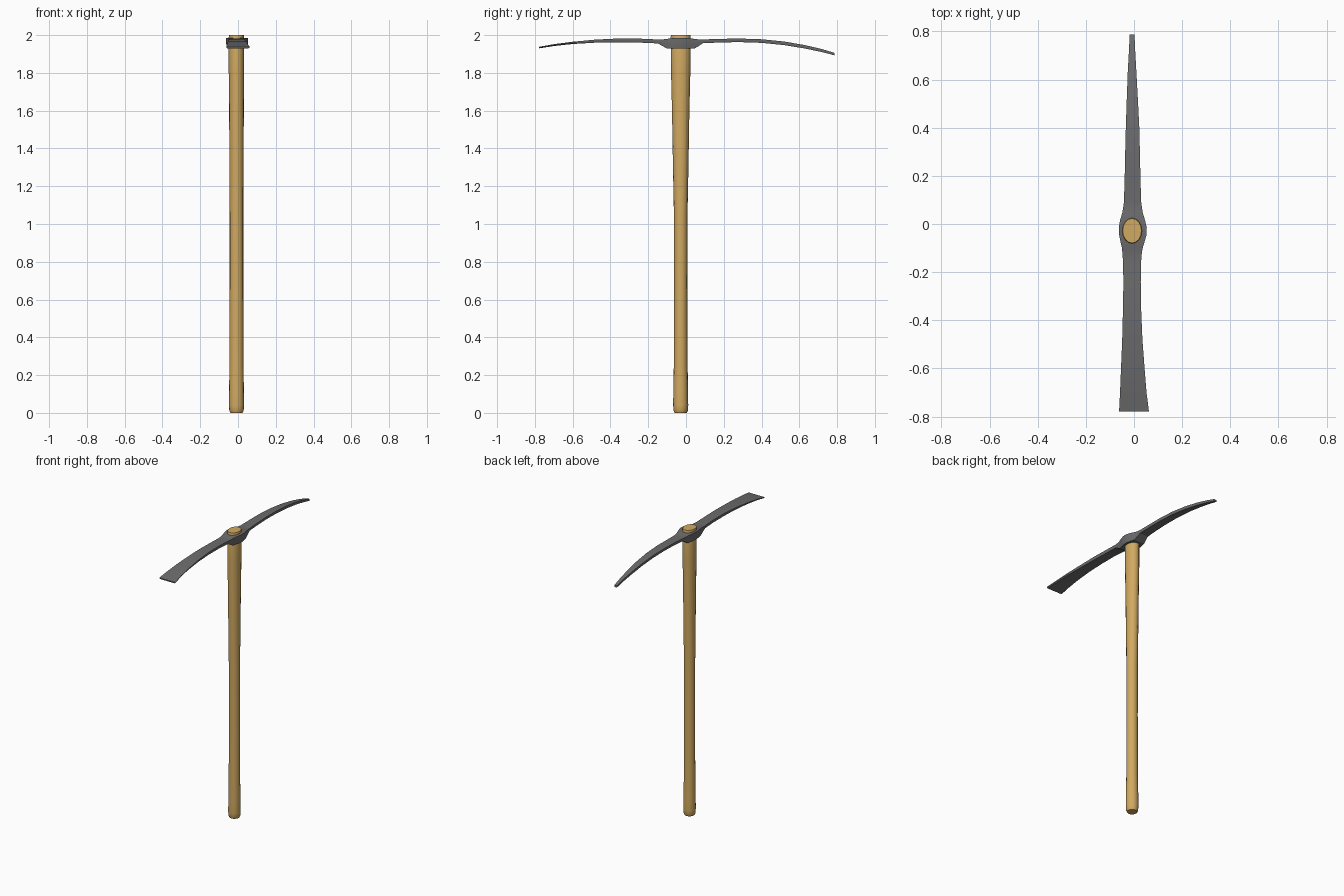
import bpy, bmesh, math


def material(name, rgb):
    m = bpy.data.materials.new(name)
    m.diffuse_color = (*rgb, 1)
    return m


def loft(name, rings, mat, angle):
    """Skin a list of equal-length point rings and cap both ends."""
    bm = bmesh.new()
    vs = [[bm.verts.new(p) for p in ring] for ring in rings]
    n = len(vs[0])
    for a, b in zip(vs, vs[1:]):
        for i in range(n):
            j = (i + 1) % n
            bm.faces.new((a[i], a[j], b[j], b[i]))
    bm.faces.new(vs[0])
    bm.faces.new(vs[-1])
    bmesh.ops.recalc_face_normals(bm, faces=bm.faces)
    me = bpy.data.meshes.new(name)
    bm.to_mesh(me)
    bm.free()
    me.materials.append(mat)
    ob = bpy.data.objects.new(name, me)
    bpy.context.collection.objects.link(ob)
    bpy.context.view_layer.objects.active = ob
    ob.select_set(True)
    bpy.ops.object.shade_smooth_by_angle(angle=math.radians(angle))
    ob.select_set(False)
    return ob


wood = material("wood", (0.64, 0.40, 0.12))
steel = material("steel", (0.15, 0.15, 0.155))
CX, CY = -0.008, -0.028

# Handle: oval shaft swelling towards the eye (z, half x, half y)
shaft = [(0, .032, .032), (.012, .038, .038), (.04, .040, .040), (.12, .039, .039),
         (.28, .037, .036), (.7, .036, .035), (1.05, .036, .036), (1.3, .037, .041),
         (1.6, .039, .046), (1.8, .041, .051), (1.99, .041, .053), (2.0, .039, .051)]
SIDES = 16
rings = [[(CX + rx * math.cos(2 * math.pi * i / SIDES),
           CY + ry * math.sin(2 * math.pi * i / SIDES), z) for i in range(SIDES)]
         for z, rx, ry in shaft]
loft("handle", rings, wood, 40)

# Head: chisel blade, eye and pick point (y, centre x, half width, bottom z, top z)
head = [(-.778, 0, .062, 1.930, 1.938), (-.70, -.003, .055, 1.942, 1.952),
        (-.60, -.005, .049, 1.953, 1.965), (-.48, -.007, .042, 1.960, 1.976),
        (-.36, -.008, .038, 1.962, 1.982), (-.24, -.008, .036, 1.960, 1.981),
        (-.15, -.008, .038, 1.956, 1.977), (-.125, -.008, .040, 1.943, 1.977),
        (-.10, -.007, .043, 1.928, 1.980), (-.07, -.006, .051, 1.928, 1.984),
        (-.045, -.005, .057, 1.928, 1.985), (-.015, -.005, .058, 1.928, 1.985),
        (.015, -.006, .052, 1.928, 1.984), (.045, -.006, .043, 1.928, 1.980),
        (.068, -.006, .039, 1.943, 1.977), (.09, -.006, .036, 1.957, 1.977),
        (.18, -.006, .033, 1.961, 1.980), (.28, -.006, .031, 1.963, 1.982),
        (.40, -.006, .028, 1.959, 1.978), (.52, -.007, .023, 1.947, 1.966),
        (.63, -.008, .018, 1.929, 1.947), (.72, -.008, .013, 1.910, 1.926),
        (.786, -.008, .010, 1.893, 1.906)]
rings = []
for y, x, w, lo, hi in head:
    mid = (lo + hi) / 2
    rings.append([(x - w * .9, y, lo), (x + w * .9, y, lo), (x + w, y, mid),
                  (x + w, y, hi), (x - w, y, hi), (x - w, y, mid)])
loft("pickaxe_head", rings, steel, 25)
